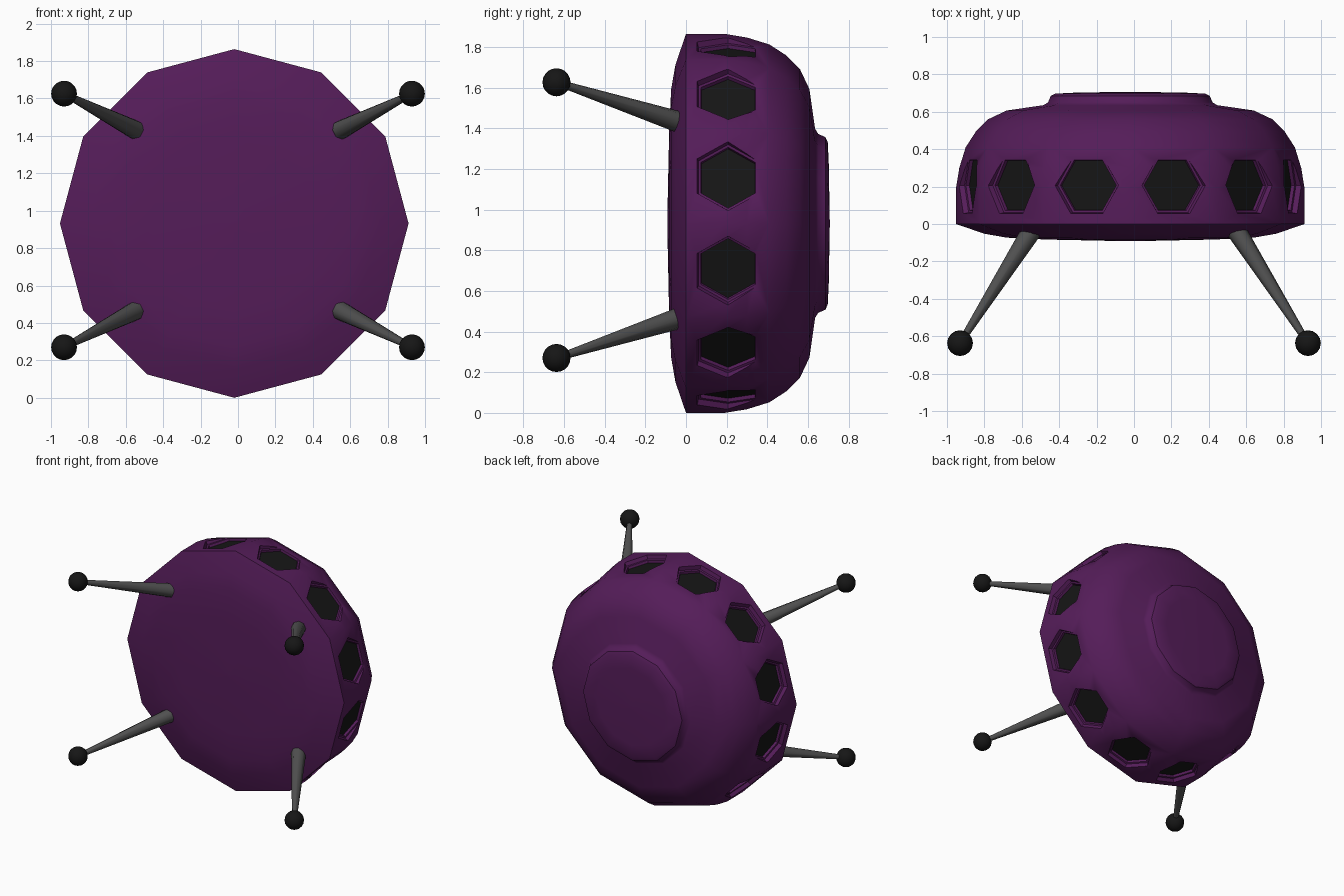
import bpy, bmesh
from math import sin, cos, pi, radians
from mathutils import Vector

if "Cube" in bpy.data.objects:
    bpy.data.objects.remove(bpy.data.objects["Cube"])

CX, CZ, N = -0.02, 0.932, 12


def material(name, rgb):
    m = bpy.data.materials.new(name)
    m.diffuse_color = (*rgb, 1)
    m.use_nodes = True
    m.node_tree.nodes["Principled BSDF"].inputs["Base Color"].default_value = m.diffuse_color
    return m


PURPLE = material("purple", (0.09, 0.012, 0.10))
BLACK = material("black", (0.008, 0.008, 0.008))
GREY = material("dark_grey", (0.08, 0.08, 0.08))


def make(name, bm, mat):
    bmesh.ops.recalc_face_normals(bm, faces=bm.faces)
    me = bpy.data.meshes.new(name)
    bm.to_mesh(me)
    bm.free()
    me.materials.append(mat)
    ob = bpy.data.objects.new(name, me)
    bpy.context.collection.objects.link(ob)
    return ob


def activate(ob):
    bpy.ops.object.select_all(action='DESELECT')
    ob.select_set(True)
    bpy.context.view_layer.objects.active = ob


def smooth(ob, angle=40):
    activate(ob)
    bpy.ops.object.shade_smooth_by_angle(angle=radians(angle))


def skin(bm, rings):
    """Join closed rings of points into a capped tube."""
    rings = [[bm.verts.new(p) for p in r] for r in rings]
    for a, b in zip(rings, rings[1:]):
        n = len(a)
        for i in range(n):
            bm.faces.new((a[i], a[(i + 1) % n], b[(i + 1) % n], b[i]))
    bm.faces.new(rings[0])
    bm.faces.new(rings[-1])


# hull: twelve-sided profile turned around the y axis
profile = [(0.02, -0.092), (0.45, -0.083), (0.66, -0.073), (0.78, -0.052), (0.932, 0),
           (0.932, 0.19), (0.914, 0.30), (0.88, 0.41), (0.825, 0.495), (0.76, 0.56),
           (0.66, 0.607), (0.465, 0.635), (0.44, 0.65), (0.425, 0.685), (0.40, 0.697),
           (0.30, 0.702), (0.02, 0.707)]
bm = bmesh.new()
skin(bm, [[(CX + r * cos(2 * pi * i / N), y, CZ + r * sin(2 * pi * i / N))
           for i in range(N)] for r, y in profile])
hull = make("hull", bm, PURPLE)


# hexagonal windows, one centred on each side of the hull
def hexes(name, steps, mat):
    bm = bmesh.new()
    for k in range(N):
        a = 2 * pi * (k + 0.5) / N
        skin(bm, [[(CX + d * cos(a) - R * cos(j * pi / 3) * sin(a),
                    0.207 + R * sin(j * pi / 3),
                    CZ + d * sin(a) + R * cos(j * pi / 3) * cos(a))
                   for j in range(6)] for d, R in steps])
    return make(name, bm, mat)


cutter = hexes("window_cutter", [(0.84, 0.150), (0.868, 0.155), (0.872, 0.168),
                                 (0.96, 0.192)], PURPLE)
cutter.hide_render = True
mod = hull.modifiers.new("windows", 'BOOLEAN')
mod.operation, mod.solver, mod.object = 'DIFFERENCE', 'EXACT', cutter
activate(hull)
bpy.ops.object.modifier_apply(modifier=mod.name)
bpy.data.objects.remove(cutter)
smooth(hull)
hexes("window_panes", [(0.83, 0.1515), (0.85, 0.1515)], BLACK)

# four splayed legs with ball feet
for sx, side in ((-1, "left"), (1, "right")):
    for sz, level in ((-1, "lower"), (1, "upper")):
        a = Vector((sx * 0.55, -0.04, 0.948 + sz * 0.484))
        b = Vector((sx * 0.93, -0.637, 0.948 + sz * 0.678))
        d = b - a
        bm = bmesh.new()
        bmesh.ops.create_cone(bm, cap_ends=True, segments=8, radius1=0.053,
                              radius2=0.016, depth=d.length)
        bm.transform(d.to_track_quat('Z', 'Y').to_matrix().to_4x4())
        bmesh.ops.translate(bm, verts=bm.verts, vec=(a + b) / 2)
        smooth(make(f"{side}_{level}_leg", bm, GREY), 50)
        bm = bmesh.new()
        bmesh.ops.create_uvsphere(bm, u_segments=16, v_segments=10, radius=0.069)
        bmesh.ops.translate(bm, verts=bm.verts, vec=b)
        smooth(make(f"{side}_{level}_foot", bm, BLACK))
